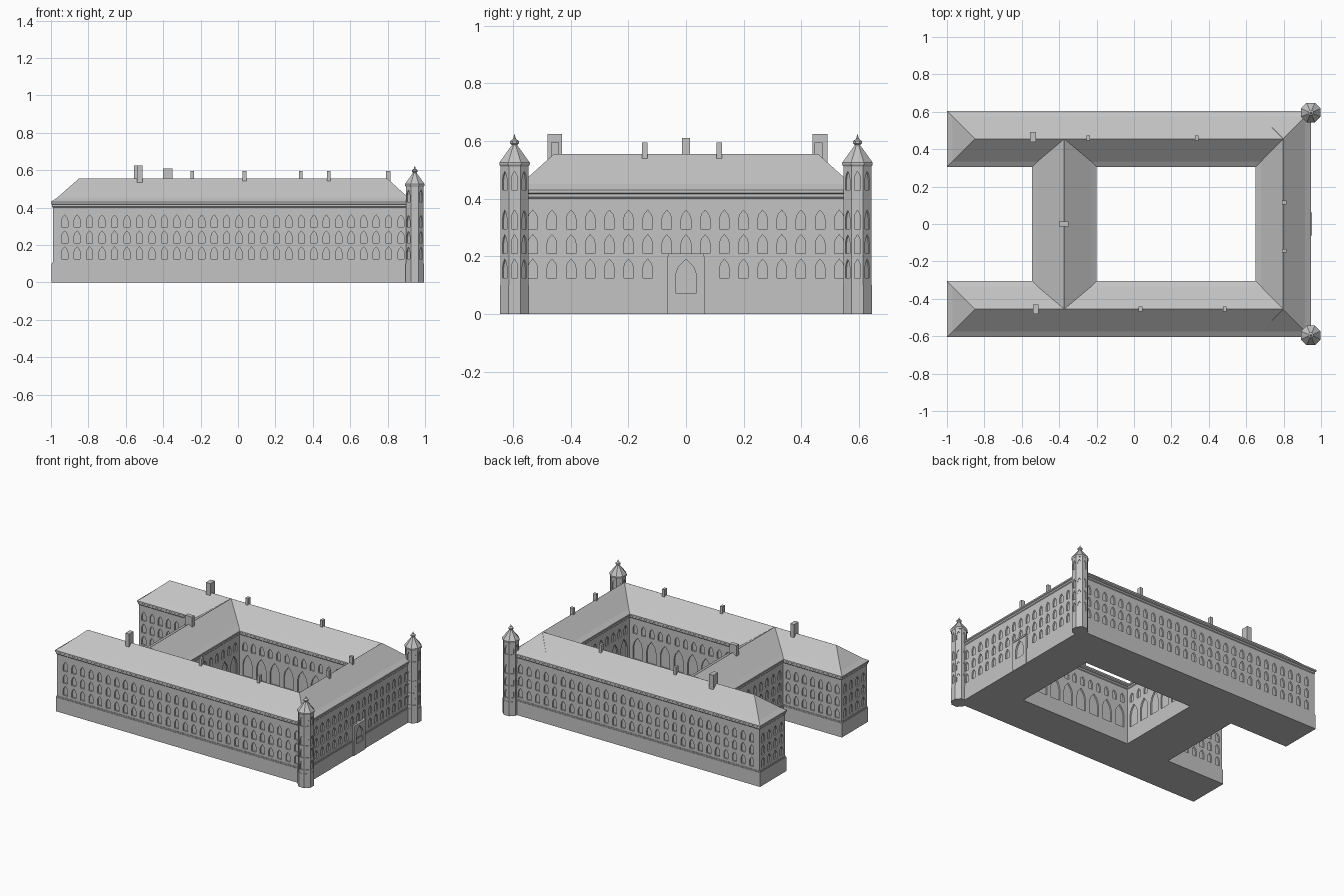
import bpy, bmesh, math
from mathutils import Vector

if "Cube" in bpy.data.objects:
    bpy.data.objects.remove(bpy.data.objects["Cube"])

stone = bpy.data.materials.new("grey_stone")
stone.use_nodes = True
grey = (0.55, 0.55, 0.55, 1)
stone.diffuse_color = grey
stone.node_tree.nodes["Principled BSDF"].inputs["Base Color"].default_value = grey


def finish(bm, name):
    mesh = bpy.data.meshes.new(name)
    bm.to_mesh(mesh)
    bm.free()
    mesh.materials.append(stone)
    obj = bpy.data.objects.new(name, mesh)
    bpy.context.scene.collection.objects.link(obj)
    return obj


def add_face(bm, points):
    bm.faces.new([bm.verts.new(p) for p in points])


def add_box(bm, x0, x1, y0, y1, z0, z1):
    add_rings(bm, [[(x0, y0, z), (x1, y0, z), (x1, y1, z), (x0, y1, z)] for z in (z0, z1)])


def add_rings(bm, rings):
    """Skin a stack of counter-clockwise rings and close both ends."""
    rings = [[bm.verts.new(p) for p in ring] for ring in rings]
    n = len(rings[0])
    for low, high in zip(rings, rings[1:]):
        for i in range(n):
            j = (i + 1) % n
            bm.faces.new((low[i], low[j], high[j], high[i]))
    bm.faces.new(rings[0][::-1])
    bm.faces.new(rings[-1])


def add_wall(bm, a, b, z0, z1, rows=(), margin=0.0, depth=0.01, skip=()):
    """Wall from a to b, outside on the right hand, with recessed pointed windows.
    Each row: cell bottom, cell top, sill, apex, half width, pitch."""
    a, b = Vector((*a, 0)), Vector((*b, 0))
    length = (b - a).length
    along = (b - a).normalized()
    inward = Vector((-along.y, along.x, 0))

    def at(u, z, d=0):
        return a + along * u + inward * d + Vector((0, 0, z))

    def panel(u0, u1, za, zb):
        if u1 - u0 > 1e-5 and zb - za > 1e-5:
            add_face(bm, [at(u0, za), at(u1, za), at(u1, zb), at(u0, zb)])

    level = z0
    for r, (low, high, sill, apex, half, pitch) in enumerate(rows):
        panel(0, length, level, low)
        level = high
        panel(0, margin, low, high)
        panel(length - margin, length, low, high)
        count = max(1, round((length - 2 * margin) / pitch))
        step = (length - 2 * margin) / count
        h = apex - sill
        side = [(half, sill), (half, sill + 0.55 * h), (0.72 * half, sill + 0.78 * h)]
        outline = side + [(0, apex)] + [(-u, z) for u, z in reversed(side)]
        for i in range(count):
            u0 = margin + i * step
            mid, u1 = u0 + step / 2, u0 + step
            if (r, i) in skip:
                panel(u0, u1, low, high)
                continue
            # two halves of the wall around the opening
            right = [(mid, low), (u1, low), (u1, high), (mid, high), (mid, apex)]
            right += [(mid + u, z) for u, z in reversed(side)] + [(mid, sill)]
            add_face(bm, [at(u, z) for u, z in right])
            add_face(bm, [at(2 * mid - u, z) for u, z in reversed(right)])
            # reveals and back of the recess
            for (ua, za), (ub, zb) in zip(outline, outline[1:] + outline[:1]):
                add_face(bm, [at(mid + ua, za), at(mid + ub, zb),
                              at(mid + ub, zb, depth), at(mid + ua, za, depth)][::-1])
            add_face(bm, [at(mid + u, z, depth) for u, z in outline])
    panel(0, length, level, z1)


def window_row(low):
    return (low, low + 0.085, low + 0.01, low + 0.075, 0.0165, 0.0665)


STOREYS = [window_row(0.115 + 0.085 * i) for i in range(3)]
ARCADE = [(0.108, 0.285, 0.115, 0.27, 0.036, 0.105), STOREYS[2]]
WEST, EAST, SIDE, INNER = -0.99, 0.935, 0.595, 0.315
CROSS_W, CROSS_E, COURT_E = -0.535, -0.21, 0.66

# Outer walls
outer = [(WEST, -SIDE), (EAST, -SIDE), (EAST, SIDE), (WEST, SIDE), (WEST, INNER),
         (CROSS_W, INNER), (CROSS_W, -INNER), (WEST, -INNER)]
bm = bmesh.new()
for i, a in enumerate(outer):
    hidden = [(0, 7), (0, 8), (0, 9)] if i == 1 else []
    add_wall(bm, a, outer[(i + 1) % len(outer)], 0.1, 0.405, STOREYS,
             margin=0.03 if i < 3 else 0.005, skip=hidden)
finish(bm, "outer_walls")

# Courtyard walls with tall arches below
court = [(CROSS_E, -INNER), (CROSS_E, INNER), (COURT_E, INNER), (COURT_E, -INNER)]
bm = bmesh.new()
for i, a in enumerate(court):
    add_wall(bm, a, court[(i + 1) % 4], 0.1, 0.405, ARCADE, margin=0.01)
finish(bm, "courtyard_walls")

# Plinth and the string course above it
for name, out, z0, z1 in (("plinth", 0.006, 0, 0.1), ("string_course", 0.003, 0.1, 0.108)):
    bm = bmesh.new()
    y = INNER - out
    for s in (-1, 1):
        lo, hi = sorted((s * y, s * (SIDE + out)))
        add_box(bm, WEST - out, EAST + out, lo, hi, z0, z1)
    add_box(bm, CROSS_W - out, CROSS_E + out, -y, y, z0, z1)
    add_box(bm, COURT_E - out, EAST + out, -y, y, z0, z1)
    finish(bm, name)


def hip_roof(name, x0, x1, y0, y1, hip_x=1.0, hip_y=1.0):
    """Cornice, eave, flared foot and ridge as inset rectangles."""
    half = min(x1 - x0, y1 - y0) / 2 - 0.0005
    profile = [(0.012, 0.398), (0.006, 0.405), (0.006, 0.416), (0, 0.42), (0, 0.43),
               (0.03, 0.45), (half, 0.555)]
    rings = []
    for d, z in profile:
        dx, dy = d * hip_x, d * hip_y
        rings.append([(x0 + dx, y0 + dy, z), (x1 - dx, y0 + dy, z),
                      (x1 - dx, y1 - dy, z), (x0 + dx, y1 - dy, z)])
    bm = bmesh.new()
    add_rings(bm, rings)
    finish(bm, name)


# Roofs
hip_roof("right_wing_roof", -1, 0.945, -0.605, -0.305)
hip_roof("left_wing_roof", -1, 0.945, 0.305, 0.605)
hip_roof("entrance_wing_roof", 0.65, 0.945, -0.605, 0.605)
hip_roof("cross_wing_roof", -0.545, -0.2, -0.46, 0.46, hip_y=0.04)

# Chimneys: centre x, y, size x, y, top
chimneys = [(-0.54, 0.465, 0.034, 0.052, 0.625), (-0.525, -0.455, 0.03, 0.05, 0.625),
            (-0.375, 0, 0.052, 0.028, 0.61), (-0.245, 0.46, 0.02, 0.028, 0.595),
            (0.335, 0.46, 0.02, 0.028, 0.595), (0.035, -0.455, 0.02, 0.028, 0.595),
            (0.485, -0.455, 0.02, 0.028, 0.595), (0.803, 0.115, 0.026, 0.02, 0.595),
            (0.803, -0.143, 0.026, 0.02, 0.595)]
for i, (x, y, sx, sy, top) in enumerate(chimneys):
    bm = bmesh.new()
    add_box(bm, x - sx / 2, x + sx / 2, y - sy / 2, y + sy / 2, 0.5, top)
    finish(bm, f"chimney_{i + 1}")


def octagon(cx, cy, apothem):
    r = apothem / math.cos(math.pi / 8)
    return [(cx + r * math.cos(t), cy + r * math.sin(t))
            for t in ((k + 0.5) * math.pi / 4 for k in range(8))]


# Corner turrets with pointed caps and finials
facet_rows = [(z, z + 0.085, z + 0.01, z + 0.075, 0.011, 1) for z in (0.115, 0.2, 0.285, 0.42)]
cap_profile = [(0.049, 0.512), (0.053, 0.518), (0.053, 0.525), (0.012, 0.582), (0.009, 0.586),
               (0.015, 0.592), (0.015, 0.6), (0.005, 0.607), (0.001, 0.622)]
for side, s in (("right", -1), ("left", 1)):
    cx, cy = 0.945, s * 0.595
    bm = bmesh.new()
    corners = octagon(cx, cy, 0.048)
    for k in range(8):
        add_wall(bm, corners[k], corners[(k + 1) % 8], 0, 0.515, facet_rows, depth=0.006)
    add_face(bm, [(x, y, 0) for x, y in reversed(corners)])
    finish(bm, side + "_turret")
    bm = bmesh.new()
    add_rings(bm, [[(x, y, 0) for x, y in octagon(cx, cy, 0.05)],
                   [(x, y, 0.1) for x, y in octagon(cx, cy, 0.05)]])
    finish(bm, side + "_turret_base")
    bm = bmesh.new()
    add_rings(bm, [[(x, y, z) for x, y in octagon(cx, cy, r)] for r, z in cap_profile])
    finish(bm, side + "_turret_cap")

# Entrance porch with a pointed doorway
bm = bmesh.new()
front, w = 0.947, 0.065
add_wall(bm, (front, -w), (front, w), 0, 0.2, [(0, 0.2, 0.072, 0.19, 0.036, 1)], depth=0.015)
add_wall(bm, (0.92, -w), (front, -w), 0, 0.2)
add_wall(bm, (front, w), (0.92, w), 0, 0.2)
add_box(bm, 0.92, front + 0.004, -0.062, 0.062, 0.198, 0.21)
finish(bm, "entrance_porch")
